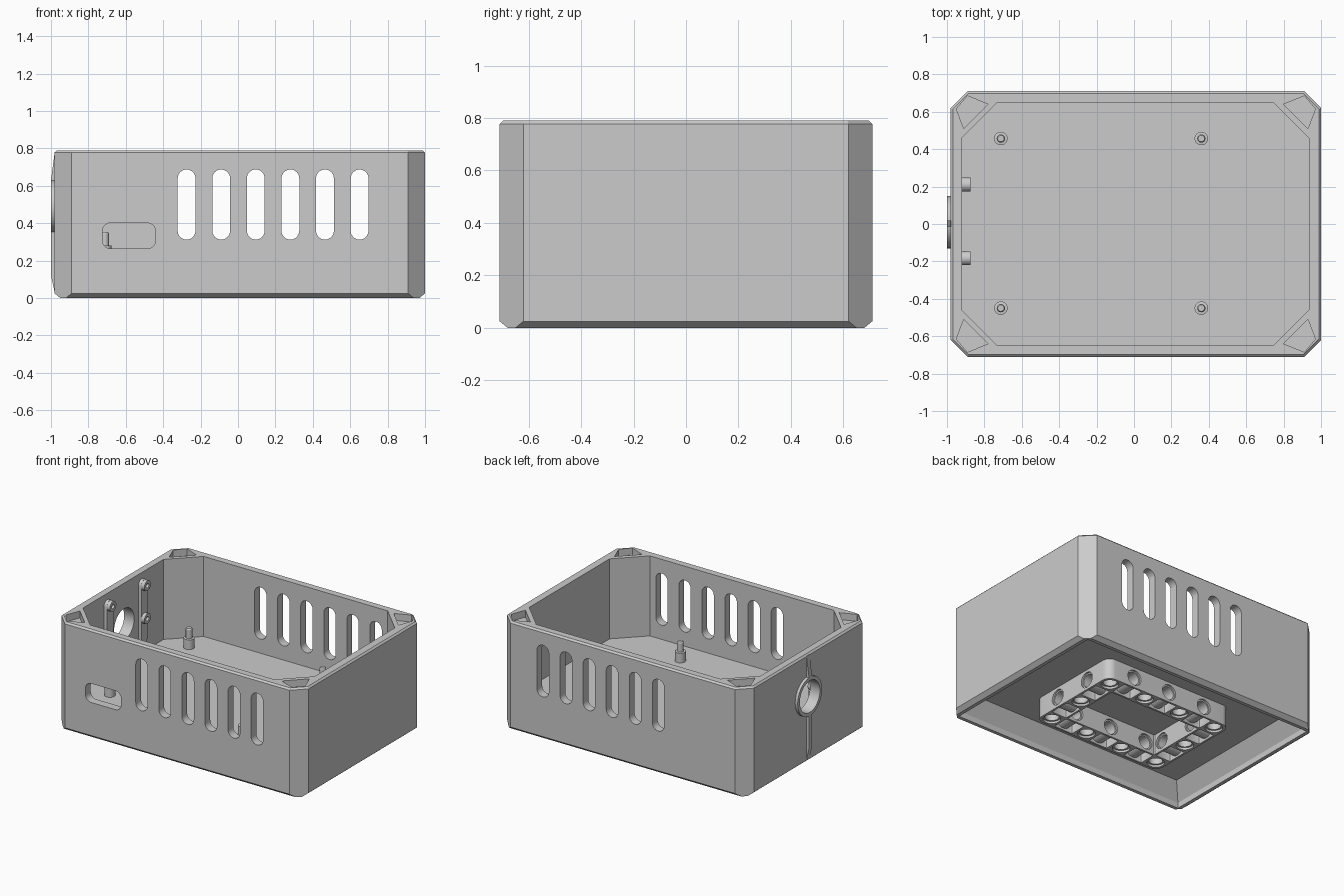
import bpy, bmesh
from math import sin, cos, pi, radians
from mathutils import Vector

if "Cube" in bpy.data.objects:
    bpy.data.objects.remove(bpy.data.objects["Cube"])

grey = bpy.data.materials.new("plain_grey")
grey.use_nodes = True
grey.diffuse_color = (0.6, 0.6, 0.6, 1)
grey.node_tree.nodes["Principled BSDF"].inputs["Base Color"].default_value = (0.6, 0.6, 0.6, 1)

CX = 0.01            # centre of the box in x
FLOOR, CEILING = 0.21, 0.15
TOP = 0.79


def loft(name, rings):
    """Closed solid through rings of equal point count."""
    bm = bmesh.new()
    loops = [[bm.verts.new(p) for p in ring] for ring in rings]
    n = len(loops[0])
    for a, b in zip(loops, loops[1:]):
        for i in range(n):
            j = (i + 1) % n
            bm.faces.new((a[i], a[j], b[j], b[i]))
    bm.faces.new(loops[0][::-1])
    bm.faces.new(loops[-1])
    bmesh.ops.recalc_face_normals(bm, faces=bm.faces)
    mesh = bpy.data.meshes.new(name)
    bm.to_mesh(mesh)
    bm.free()
    mesh.materials.append(grey)
    obj = bpy.data.objects.new(name, mesh)
    bpy.context.collection.objects.link(obj)
    return obj


def prism(name, outline, axis, lo, hi):
    """Extrude a 2D outline along x, y or z."""
    def place(p, h):
        return {"x": (h, p[0], p[1]), "y": (p[0], h, p[1]), "z": (p[0], p[1], h)}[axis]
    return loft(name, [[place(p, h) for p in outline] for h in (lo, hi)])


def rounded(cx, cy, w, h, r, n=8):
    """Rounded rectangle outline; also gives slots and circles."""
    pts = []
    for k, (sx, sy) in enumerate(((1, 1), (-1, 1), (-1, -1), (1, -1))):
        for i in range(n + 1):
            a = (k + i / n) * pi / 2
            p = (cx + sx * (w / 2 - r) + r * cos(a), cy + sy * (h / 2 - r) + r * sin(a))
            if not pts or (Vector(p) - Vector(pts[-1])).length > 1e-4:
                pts.append(p)
    if (Vector(pts[0]) - Vector(pts[-1])).length < 1e-4:
        pts.pop()
    return pts


def circle(cx, cy, r):
    return rounded(cx, cy, 2 * r, 2 * r, r)


def octagon(x0, x1, y, c, z):
    """Rectangle with cut corners at height z."""
    return [(x0 + c, -y, z), (x1 - c, -y, z), (x1, c - y, z), (x1, y - c, z),
            (x1 - c, y, z), (x0 + c, y, z), (x0, y - c, z), (x0, c - y, z)]


def body_ring(z, inset, corner):
    return octagon(-0.98 + inset, 1 - inset, 0.71 - inset, corner, z)


def recess_ring(z, inset):
    x0, x1, y = -0.925 + inset, 0.945 - inset, 0.655 - inset
    return [(x0, -y, z), (x1, -y, z), (x1, y, z), (x0, y, z)]


def boolean(obj, tools, operation="DIFFERENCE"):
    for tool in tools:
        mod = obj.modifiers.new("cut", "BOOLEAN")
        mod.operation, mod.solver, mod.object = operation, "EXACT", tool
    bpy.context.view_layer.update()
    deps = bpy.context.evaluated_depsgraph_get()
    mesh = bpy.data.meshes.new_from_object(obj.evaluated_get(deps))
    obj.modifiers.clear()
    obj.data = mesh
    for tool in tools:
        bpy.data.objects.remove(tool)


# Box shell: side bevels at the bottom leave the corner facets vertical
shell = loft("box_shell", [body_ring(0, 0.03, 0.03), body_ring(0.025, 0, 0.09),
                           body_ring(TOP - 0.012, 0, 0.09), body_ring(TOP, 0.012, 0.083)])

# Cable collar and fin on the -x wall
fin = prism("fin", [(-0.96, TOP - 0.01), (-0.98, TOP - 0.01), (-1, 0.63), (-1, 0.12),
                    (-0.98, 0.03), (-0.96, 0.03)], "y", -0.015, 0.02)
collar = prism("collar", circle(0.01, 0.49, 0.14), "x", -1, -0.95)
boolean(shell, [fin, collar], "UNION")

# Upper cavity, sloped underside recess, cable hole and port
cuts = [
    loft("cavity", [octagon(-0.92, 0.935, 0.65, 0.19, z) for z in (FLOOR, 1)]),
    loft("recess", [recess_ring(-0.01, 0), recess_ring(0.04, 0), recess_ring(CEILING, 0.075)]),
    prism("cable_hole", circle(0.01, 0.49, 0.115), "x", -1.1, -0.8),
    prism("port", rounded(-0.583, 0.333, 0.285, 0.137, 0.045), "y", -0.8, -0.6),
]
# Vent slots through front and back
for i in range(6):
    cuts.append(prism("vent", rounded(-0.275 + 0.185 * i, 0.5, 0.095, 0.375, 0.0475), "y", -1, 1))
# Corner pockets in the rim
for sx in (-1, 1):
    for sy in (-1, 1):
        pocket = [(CX + sx * x, sy * y) for x, y in
                  ((0.96, 0.615), (0.90, 0.685), (0.79, 0.64), (0.92, 0.51))]
        cuts.append(prism("pocket", pocket, "z", TOP - 0.05, 1))
boolean(shell, cuts)

# Standoffs with locating pins
for x in (-0.712, 0.36):
    for y in (-0.45, 0.457):
        rings = [[(px, py, z) for px, py in circle(x, y, r)] for z, r in
                 ((FLOOR - 0.01, 0.036), (0.28, 0.036), (0.282, 0.022), (0.345, 0.022),
                  (0.353, 0.017))]
        loft("standoff", rings)

# Mounting bars with bosses beside the cable hole
for y in (-0.183, 0.211):
    prism("mount_bar", rounded(y, 0.515, 0.075, 0.46, 0.037), "x", -0.93, -0.897)
    for z in (0.707, 0.468):
        boss = prism("mount_boss", circle(y, z, 0.037), "x", -0.93, -0.873)
        boolean(boss, [prism("screw_hole", circle(y, z, 0.016), "x", -0.895, -0.8)])

# Coupling frame under the floor
P = 0.148
BASE = CEILING - P
MID = BASE + P / 2
frame = prism("coupling_frame", rounded(CX, 0, 7 * P, 5 * P, 0.06), "z", BASE, CEILING + 0.01)
pockets = [prism("opening", rounded(CX, 0, 5 * P, 3 * P, 0.005, 1), "z", -0.1, 0.3)]
tubes, bores = [], []
for i in range(-3, 4):
    for j in range(-2, 3):
        if abs(i) < 3 and abs(j) < 2:
            continue
        x, y = CX + i * P, j * P
        if i % 2 and j % 2 == 0:
            # downward facing pin holes, blind at the floor
            bores.append(prism("bore", circle(x, y, 0.046), "z", -0.1, CEILING))
            bores.append(prism("sink", circle(x, y, 0.058), "z", -0.1, BASE + 0.016))
            continue
        # deep pockets crossed by tubes with sideways holes
        along_x = abs(j) == 2
        w, h = (0.15, 0.12) if along_x else (0.12, 0.15)
        pockets.append(prism("pocket", rounded(x, y, w, h, 0.01, 2), "z", -0.1, CEILING - 0.005))
        u, v, axis = (x, y, "y") if along_x else (y, x, "x")
        tubes.append(prism("tube", circle(u, MID, 0.06), axis, v - 0.065, v + 0.065))
        bores.append(prism("bore", circle(u, MID, 0.046), axis, v - 0.09, v + 0.09))
        for end in (v - P / 2, v + P / 2):
            bores.append(prism("sink", circle(u, MID, 0.056), axis, end - 0.013, end + 0.013))
boolean(frame, pockets)
boolean(frame, tubes, "UNION")
boolean(frame, bores)

# Smooth round surfaces, keep edges crisp
for obj in bpy.context.collection.objects:
    obj.select_set(obj.type == "MESH")
    if obj.type == "MESH":
        bpy.context.view_layer.objects.active = obj
bpy.ops.object.shade_smooth_by_angle(angle=radians(30))
